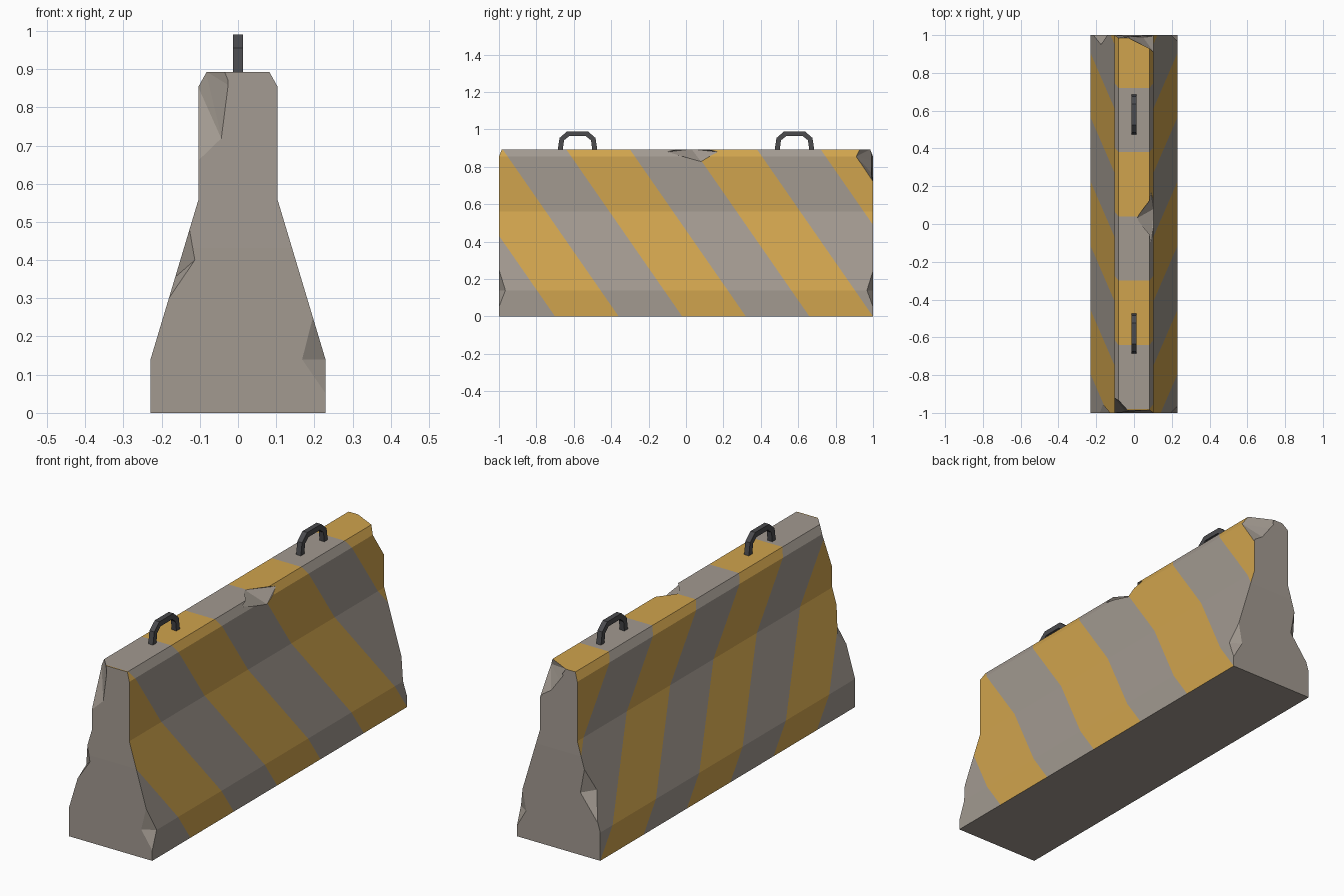
import bpy, bmesh, math
from mathutils import Vector

if "Cube" in bpy.data.objects:
    bpy.data.objects.remove(bpy.data.objects["Cube"])


def material(name, rgb):
    m = bpy.data.materials.new(name)
    m.diffuse_color = (*rgb, 1)
    m.use_nodes = True
    m.node_tree.nodes["Principled BSDF"].inputs["Base Color"].default_value = m.diffuse_color
    return m


concrete = material("concrete_grey", (0.36, 0.32, 0.28))
yellow = material("stripe_yellow", (0.63, 0.37, 0.075))
metal = material("dark_metal", (0.07, 0.07, 0.075))


def make_object(name, bm, mats):
    bmesh.ops.recalc_face_normals(bm, faces=bm.faces[:])
    mesh = bpy.data.meshes.new(name)
    bm.to_mesh(mesh)
    bm.free()
    for m in mats:
        mesh.materials.append(m)
    ob = bpy.data.objects.new(name, mesh)
    bpy.context.collection.objects.link(ob)
    return ob


def extrude_outline(points, offset):
    bm = bmesh.new()
    face = bm.faces.new([bm.verts.new(p) for p in points])
    res = bmesh.ops.extrude_face_region(bm, geom=[face], use_keep_orig=True)
    moved = [g for g in res["geom"] if isinstance(g, bmesh.types.BMVert)]
    bmesh.ops.translate(bm, vec=offset, verts=moved)
    return bm


# Barrier body: mirrored end profile extruded along y
half = [(0.229, 0), (0.229, 0.14), (0.103, 0.56), (0.103, 0.855), (0.082, 0.893)]
outline = half + [(-x, z) for x, z in reversed(half)]
bm = extrude_outline([(x, -1, z) for x, z in outline], (0, 2, 0))
for v in bm.verts:
    if v.co.z > 0.88:
        v.co.y *= 0.985      # slight slope at the top of both ends

# Diagonal stripes: cut along slanted planes, then colour alternate bands
SLOPE, WIDTH, START = 0.694, 0.34, -0.02
normal = Vector((0, 1, SLOPE))
for i in range(-3, 5):
    bmesh.ops.bisect_plane(bm, geom=bm.verts[:] + bm.edges[:] + bm.faces[:],
                           plane_co=(0, START + i * WIDTH, 0), plane_no=normal)
bmesh.ops.recalc_face_normals(bm, faces=bm.faces[:])
for f in bm.faces:
    f.normal_update()
    band = math.floor((f.calc_center_median().dot(normal) - START) / WIDTH)
    painted = abs(f.normal.y) < 0.5 and f.normal.z > -0.5
    f.material_index = 1 if painted and band % 2 == 0 else 0
body = make_object("barrier_body", bm, [concrete, yellow])

# Broken chips: convex cutters, the last points lie outside the body
chips = {
    "chip_front_top": [(-0.105, -1, 0.66), (-0.04, -1, 0.71), (-0.02, -1, 0.855),
                       (-0.035, -0.985, 0.894), (-0.105, -0.92, 0.855),
                       (-0.085, -0.93, 0.895), (-0.2, -1.1, 0.95)],
    "chip_back_top": [(0.105, 1, 0.72), (0.04, 1, 0.76), (-0.01, 1, 0.83),
                      (-0.03, 0.985, 0.894), (0.104, 0.91, 0.855),
                      (0.082, 0.93, 0.895), (0.2, 1.1, 0.95)],
    "chip_front_base": [(0.196, -1, 0.25), (0.168, -1, 0.14), (0.23, -1, 0.05),
                        (0.23, -0.965, 0.14), (0.3, -1.1, 0.14)],
    "chip_back_base": [(0.198, 1, 0.245), (0.178, 1, 0.14), (0.23, 1, 0.05),
                       (0.23, 0.967, 0.14), (0.3, 1.1, 0.14)],
    "chip_front_side": [(-0.127, -1, 0.48), (-0.113, -1, 0.40), (-0.181, -1, 0.30),
                        (-0.165, -0.955, 0.355), (-0.25, -1.1, 0.42)],
    "chip_back_side": [(-0.142, 1, 0.43), (-0.12, 1, 0.31), (-0.215, 1, 0.185),
                       (-0.175, 0.95, 0.32), (-0.27, 1.1, 0.35)],
    "chip_top_edge": [(0.015, 0.03, 0.895), (0.09, -0.1, 0.88), (0.09, 0.17, 0.88),
                      (0.104, 0.08, 0.828), (0.16, 0.04, 0.96), (0.16, 0.06, 0.83)],
}
bpy.context.view_layer.objects.active = body
for name, pts in chips.items():
    bm = bmesh.new()
    hull = bmesh.ops.convex_hull(bm, input=[bm.verts.new(p) for p in pts])
    junk = [g for g in hull["geom_interior"] if isinstance(g, bmesh.types.BMVert)]
    bmesh.ops.delete(bm, geom=junk, context='VERTS')
    cutter = make_object(name, bm, [concrete])
    cutter.hide_render = True
    mod = body.modifiers.new(name, 'BOOLEAN')
    mod.operation = 'DIFFERENCE'
    mod.solver = 'EXACT'
    mod.object = cutter
    bpy.ops.object.modifier_apply(modifier=name)
    bpy.data.objects.remove(cutter)

# Lifting handles: bent square bars on the top
outer = [(-0.109, 0.87), (-0.096, 0.955), (-0.055, 0.99)]
inner = [(-0.082, 0.87), (-0.072, 0.942), (-0.045, 0.964)]


def flip(pts):
    return [(-y, z) for y, z in reversed(pts)]


arch = outer + flip(outer) + [(-y, z) for y, z in inner] + list(reversed(inner))
for name, cy in (("front_handle", -0.58), ("back_handle", 0.58)):
    bm = extrude_outline([(-0.013, cy + y, z) for y, z in arch], (0.026, 0, 0))
    make_object(name, bm, [metal])
